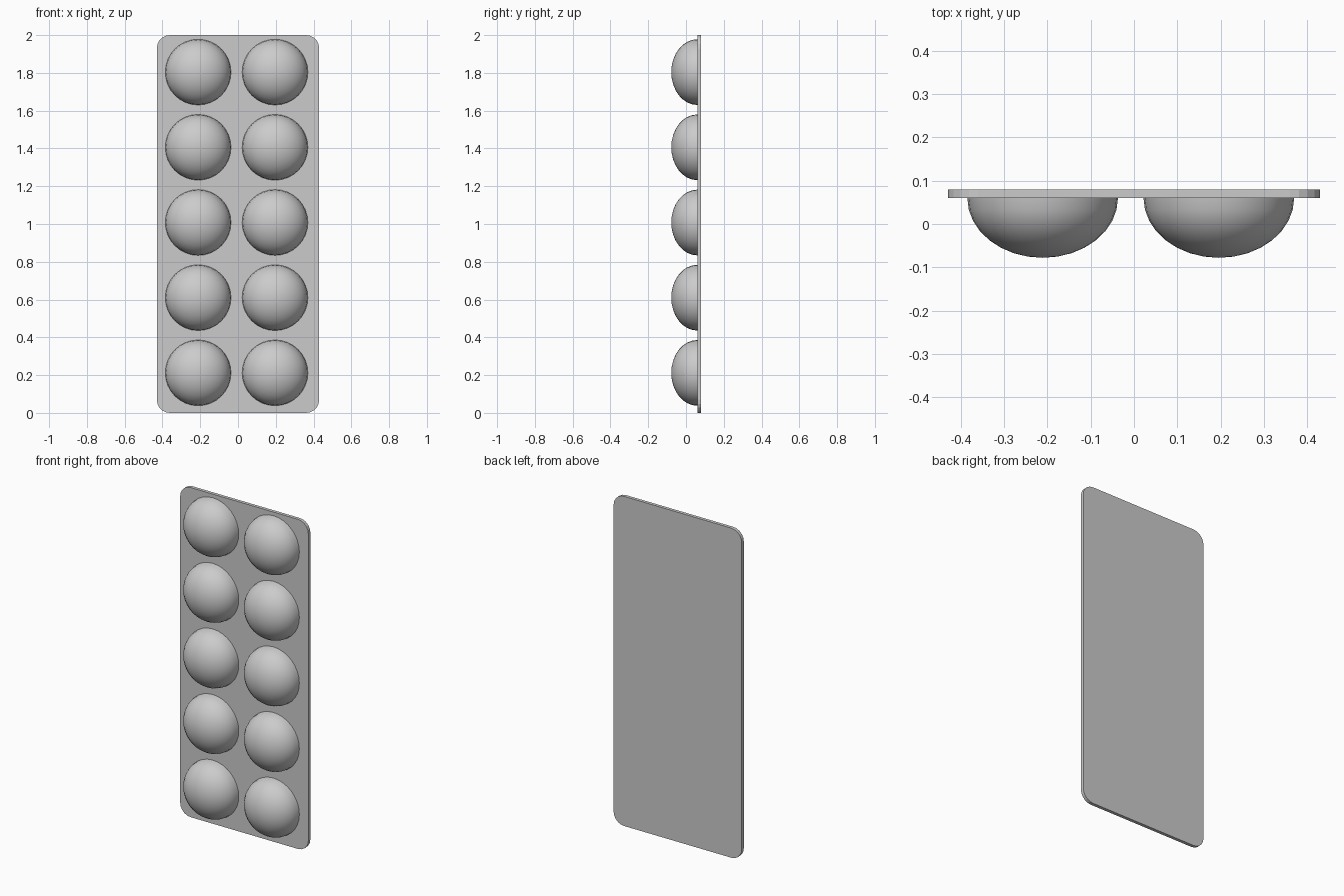
import bpy
import bmesh
from math import sin, cos, pi, radians
from mathutils import Matrix

cube = bpy.data.objects.get("Cube")
if cube:
    bpy.data.objects.remove(cube, do_unlink=True)

HALF_W, HEIGHT = 0.43, 2.0
FRONT, BACK = 0.06, 0.08
CORNER, STEPS = 0.07, 5
DOME_R, DOME_DEPTH = 0.174, 0.138

grey = bpy.data.materials.new("grey")
grey.use_nodes = True
colour = (0.6, 0.6, 0.6, 1)
grey.diffuse_color = colour
grey.node_tree.nodes["Principled BSDF"].inputs["Base Color"].default_value = colour


def add_object(name, bm):
    bmesh.ops.recalc_face_normals(bm, faces=bm.faces)
    mesh = bpy.data.meshes.new(name)
    bm.to_mesh(mesh)
    bm.free()
    mesh.materials.append(grey)
    obj = bpy.data.objects.new(name, mesh)
    bpy.context.collection.objects.link(obj)
    return obj


# Backing card: rounded rectangle extruded through its thickness
bm = bmesh.new()
outline = []
centres = [(1, 1), (-1, 1), (-1, -1), (1, -1)]
for quarter, (sx, sz) in enumerate(centres):
    cx = sx * (HALF_W - CORNER)
    cz = HEIGHT / 2 + sz * (HEIGHT / 2 - CORNER)
    for i in range(STEPS + 1):
        a = (quarter + i / STEPS) * pi / 2
        outline.append(bm.verts.new((cx + CORNER * cos(a), FRONT, cz + CORNER * sin(a))))
card = bm.faces.new(outline)
extruded = bmesh.ops.extrude_face_region(bm, geom=[card], use_keep_orig=True)
back = [v for v in extruded["geom"] if isinstance(v, bmesh.types.BMVert)]
bmesh.ops.translate(bm, verts=back, vec=(0, BACK - FRONT, 0))
add_object("backing_card", bm)


# Blister domes: front halves of flattened spheres with the pole facing forward
def dome(name, x, z):
    bm = bmesh.new()
    bmesh.ops.create_uvsphere(bm, u_segments=32, v_segments=16, radius=1,
                              matrix=Matrix.Rotation(radians(90), 4, "X"))
    behind = [v for v in bm.verts if v.co.y > 0.01]
    bmesh.ops.delete(bm, geom=behind, context="VERTS")
    bmesh.ops.scale(bm, verts=bm.verts, vec=(DOME_R, DOME_DEPTH, DOME_R))
    bmesh.ops.translate(bm, verts=bm.verts, vec=(x, FRONT, z))
    for face in bm.faces:
        face.smooth = True
    # Close the rim against the card
    rim = [e for e in bm.edges if e.is_boundary]
    bmesh.ops.contextual_create(bm, geom=rim)
    obj = add_object(name, bm)
    bpy.ops.object.select_all(action="DESELECT")
    obj.select_set(True)
    bpy.context.view_layer.objects.active = obj
    bpy.ops.object.shade_smooth_by_angle(angle=radians(40))


for row in range(5):
    z = 0.212 + row * 0.398
    dome(f"right_dome_{row + 1}", -0.211, z)
    dome(f"left_dome_{row + 1}", 0.196, z)
